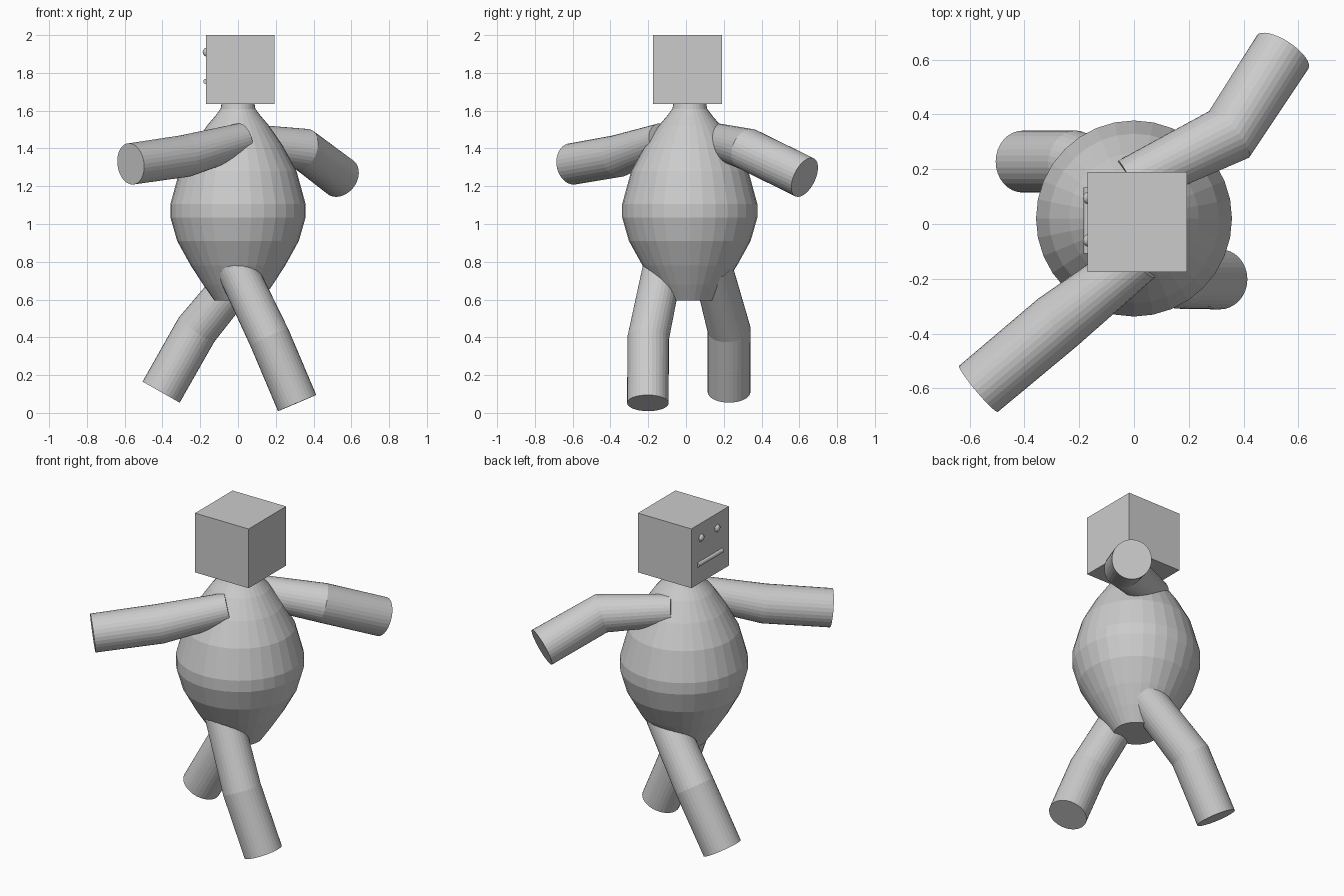
import bpy, bmesh, math
from mathutils import Vector

if "Cube" in bpy.data.objects:
    bpy.data.objects.remove(bpy.data.objects["Cube"])


def finish(bm, name):
    bmesh.ops.recalc_face_normals(bm, faces=bm.faces)
    mesh = bpy.data.meshes.new(name)
    bm.to_mesh(mesh)
    bm.free()
    obj = bpy.data.objects.new(name, mesh)
    bpy.context.collection.objects.link(obj)
    return obj


def loft(bm, rings):
    """Bridge equal rings of points and cap both ends."""
    loops = [[bm.verts.new(p) for p in ring] for ring in rings]
    n = len(loops[0])
    for a, b in zip(loops, loops[1:]):
        for i in range(n):
            j = (i + 1) % n
            bm.faces.new((a[i], a[j], b[j], b[i]))
    bm.faces.new(loops[0])
    bm.faces.new(loops[-1])


def limb(name, points, radii, ref, sides=32):
    """Bent cylinder: root, joint, tip."""
    pts = [Vector(p) for p in points]
    d0 = (pts[1] - pts[0]).normalized()
    d1 = (pts[2] - pts[1]).normalized()
    rings = []
    for p, t, r in zip(pts, (d0, (d0 + d1).normalized(), d1), radii):
        u = t.cross(Vector(ref)).normalized()
        v = t.cross(u)
        rings.append([p + r * (math.cos(a) * u + math.sin(a) * v)
                      for a in (2 * math.pi * i / sides for i in range(sides))])
    bm = bmesh.new()
    loft(bm, rings)
    return finish(bm, name)


# Pear-shaped body with neck
profile = [(.125, .595), (.185, .68), (.25, .78), (.322, .91), (.358, 1.035),
           (.358, 1.105), (.31, 1.28), (.237, 1.415), (.165, 1.52),
           (.122, 1.57), (.092, 1.61), (.085, 1.65)]
bm = bmesh.new()
loft(bm, [[(r * math.cos(a), .02 + r * math.sin(a), z)
           for a in (2 * math.pi * i / 32 for i in range(32))] for r, z in profile])
finish(bm, "body")

# Arms
limb("front_arm", [(.02, -.125, 1.445), (-.28, -.36, 1.36), (-.568, -.602, 1.318)],
     (.09, .112, .11), (0, 0, 1))
limb("back_arm", [(-.02, .15, 1.445), (.347, .327, 1.395), (.543, .628, 1.247)],
     (.09, .112, .112), (0, 0, 1))

# Legs
limb("front_leg", [(-.03, -.115, .81), (.167, -.2, .397), (.313, -.202, .052)],
     (.105, .11, .11), (0, 1, 0))
limb("back_leg", [(.05, .14, .77), (-.22, .228, .44), (-.407, .228, .11)],
     (.105, .114, .113), (0, 1, 0))

# Cube head
bpy.ops.mesh.primitive_cube_add(size=.365, location=(.012, .008, 1.8175))
bpy.context.object.name = "head"

# Eyes and mouth on the -x side
for i, y in enumerate((.095, -.06)):
    bpy.ops.mesh.primitive_uv_sphere_add(segments=16, ring_count=8, radius=.024,
                                         location=(-.163, y, 1.91))
    bpy.context.object.name = f"eye_{i + 1}"
bpy.ops.mesh.primitive_cylinder_add(vertices=16, radius=.014, depth=.24,
                                    location=(-.17, .013, 1.755),
                                    rotation=(math.pi / 2, 0, 0))
bpy.context.object.name = "mouth"
